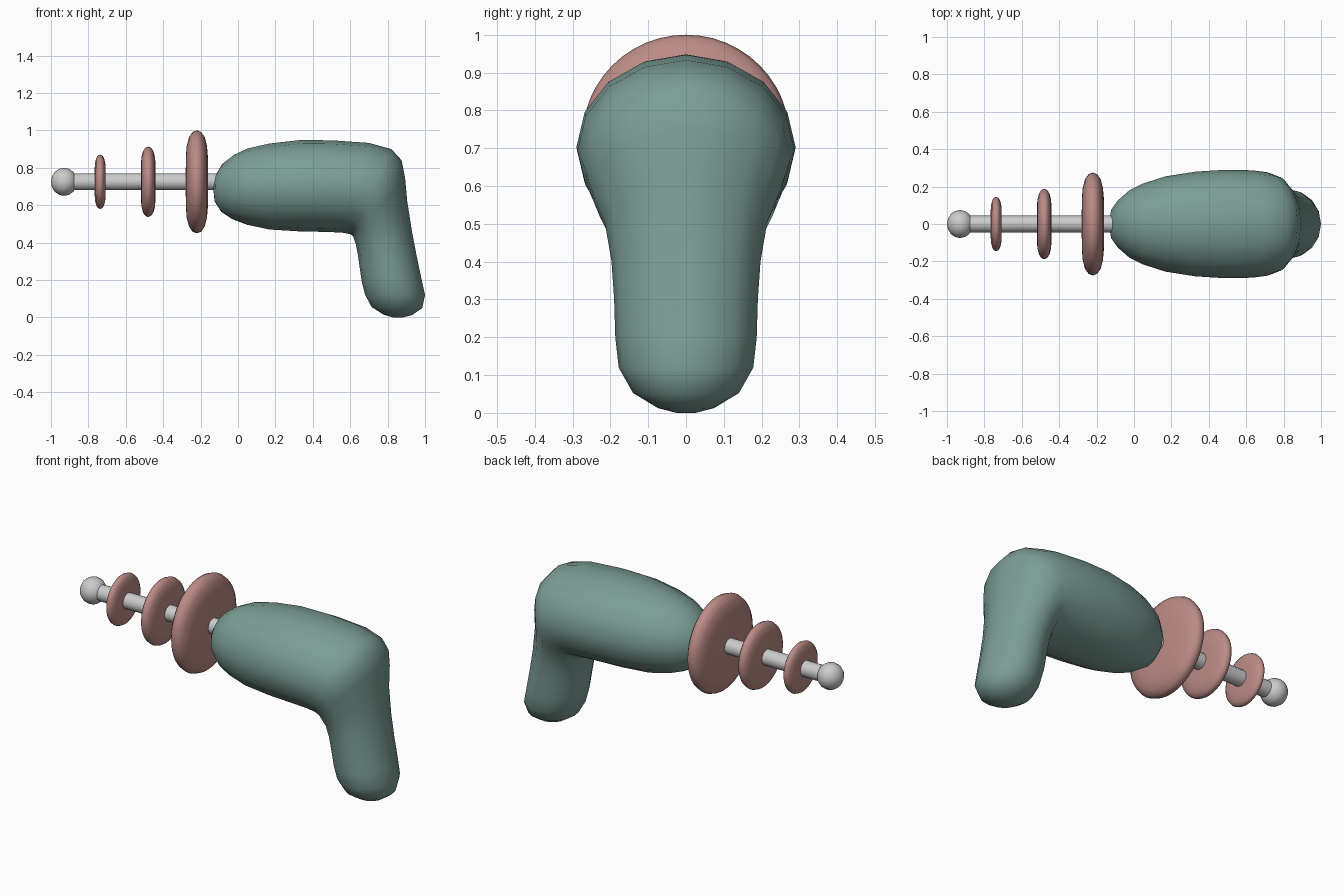
import bpy, bmesh, math

if "Cube" in bpy.data.objects:
    bpy.data.objects.remove(bpy.data.objects["Cube"])

AXIS_Z = 0.725  # height of the barrel axis


def material(name, rgb):
    m = bpy.data.materials.new(name)
    m.diffuse_color = (*rgb, 1)
    m.use_nodes = True
    m.node_tree.nodes["Principled BSDF"].inputs["Base Color"].default_value = m.diffuse_color
    return m


def loft(name, rings, sides, mat=None):
    """Skin elliptical rings given as (low point xz, high point xz, half width in y)."""
    bm = bmesh.new()
    loops = []
    for (x0, z0), (x1, z1), w in rings:
        loop = []
        for i in range(sides):
            a = 2 * math.pi * i / sides
            c = math.cos(a)
            loop.append(bm.verts.new(((x0 + x1) / 2 + (x1 - x0) / 2 * c,
                                      w * math.sin(a),
                                      (z0 + z1) / 2 + (z1 - z0) / 2 * c)))
        loops.append(loop)
    for a, b in zip(loops, loops[1:]):
        for i in range(sides):
            j = (i + 1) % sides
            bm.faces.new((a[i], a[j], b[j], b[i]))
    bm.faces.new(loops[0])
    bm.faces.new(loops[-1])
    bmesh.ops.recalc_face_normals(bm, faces=bm.faces)
    for f in bm.faces:
        f.smooth = len(f.verts) == 4 or sides != 20
    me = bpy.data.meshes.new(name)
    bm.to_mesh(me)
    bm.free()
    if mat:
        me.materials.append(mat)
    ob = bpy.data.objects.new(name, me)
    bpy.context.collection.objects.link(ob)
    return ob


def lathe(name, profile, sides, mat=None):
    """Round part about the barrel axis from (x, radius) pairs."""
    return loft(name, [((x, AXIS_Z - r), (x, AXIS_Z + r), r) for x, r in profile], sides, mat)


teal = material("teal", (0.20, 0.34, 0.30))
pink = material("pink", (0.50, 0.26, 0.24))

# Body bending round into the grip
loft("body_and_grip", [
    ((-.13, .67), (-.13, .72), .03),
    ((-.125, .62), (-.12, .76), .075),
    ((-.09, .565), (-.085, .82), .125),
    ((-.03, .525), (-.02, .87), .18),
    ((.05, .495), (.05, .903), .217),
    ((.17, .47), (.17, .93), .255),
    ((.33, .46), (.33, .948), .28),
    ((.48, .457), (.50, .947), .29),
    ((.56, .453), (.70, .933), .287),
    ((.60, .445), (.82, .90), .277),
    ((.615, .435), (.875, .84), .265),
    ((.62, .42), (.893, .75), .248),
    ((.63, .39), (.905, .62), .215),
    ((.64, .34), (.93, .46), .197),
    ((.65, .27), (.955, .33), .19),
    ((.662, .19), (.98, .21), .187),
    ((.68, .12), (1.0, .12), .178),
    ((.715, .055), (.985, .05), .14),
    ((.78, .014), (.93, .012), .075),
    ((.83, 0), (.88, 0), .025),
], 16, teal)

# Barrel rod
lathe("barrel_rod", [(-.92, .045), (-.08, .045)], 20)

# Ball at the muzzle
ball = [math.pi * (i + 0.04) / 8.08 for i in range(9)]
lathe("muzzle_ball", [(-.93 - .07 * math.cos(a), .075 * math.sin(a)) for a in ball], 16)

# Three rounded discs, shrinking toward the muzzle
half = [(1, .03), (.98, .5), (.9, .7), (.7, .87), (.38, .97), (0, 1)]
for name, x, radius, thick in (("large_disc", -.22, .275, .06),
                               ("middle_disc", -.48, .188, .04),
                               ("small_disc", -.737, .145, .03)):
    prof = [(x - t * thick, r * radius) for t, r in half]
    prof += [(x + t * thick, r * radius) for t, r in reversed(half[:-1])]
    lathe(name, prof, 48, pink)
